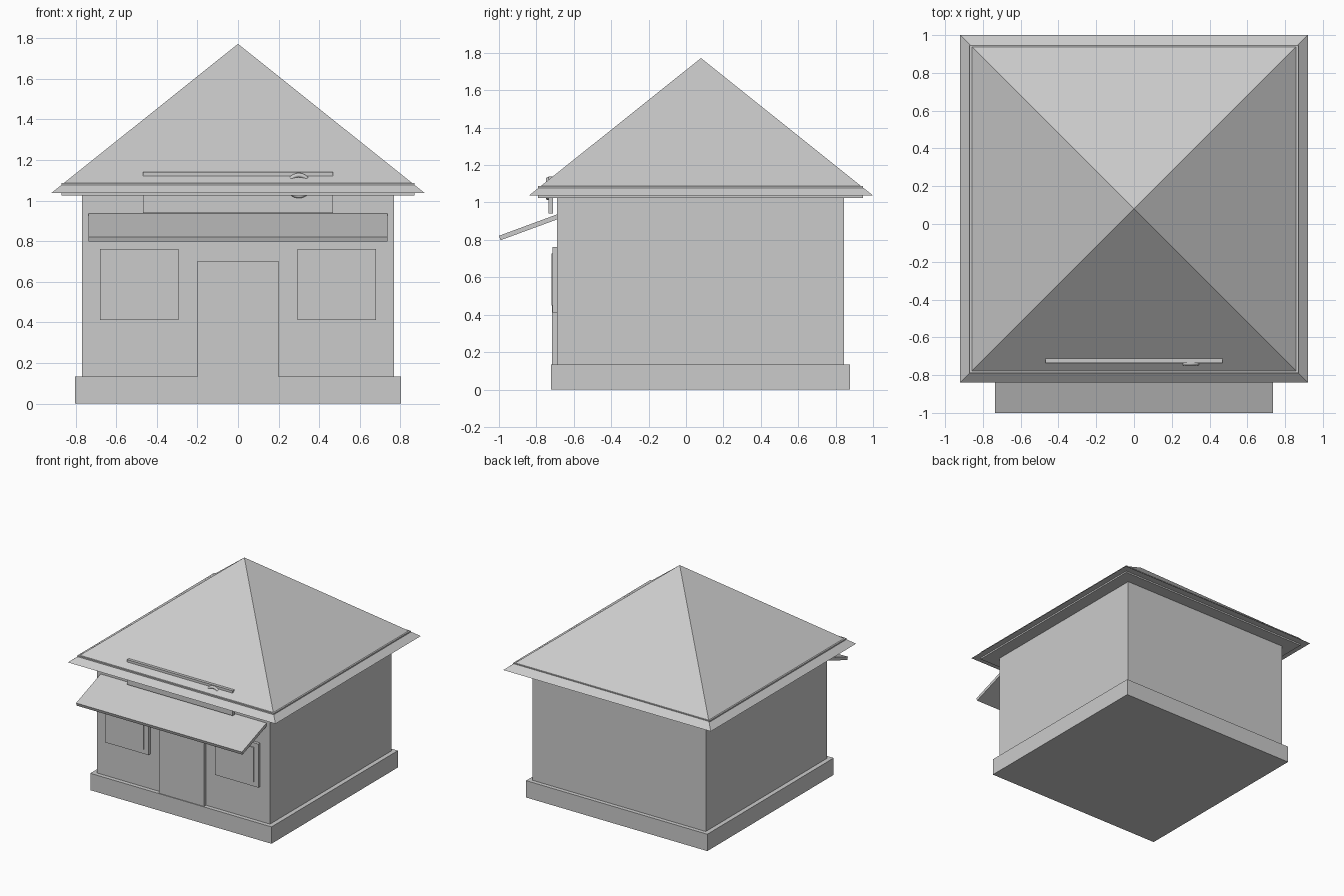
import bpy, bmesh
from math import radians, pi, sqrt

if "Cube" in bpy.data.objects:
    bpy.data.objects.remove(bpy.data.objects["Cube"])

YC = 0.08  # centre line of the building, the awning takes the front


def box(name, x, y, z):
    """Box from (min, max) ranges."""
    bpy.ops.mesh.primitive_cube_add(size=1)
    o = bpy.context.object
    o.name = name
    for v in o.data.vertices:
        v.co = [r[0] + (c + 0.5) * (r[1] - r[0]) for c, r in zip(v.co, (x, y, z))]
    return o


def prism(name, profile, half_width):
    """Extrude a (y, z) profile along x."""
    bm = bmesh.new()
    face = bm.faces.new([bm.verts.new((-half_width, y, z)) for y, z in profile])
    ext = bmesh.ops.extrude_face_region(bm, geom=[face])
    verts = [g for g in ext["geom"] if isinstance(g, bmesh.types.BMVert)]
    bmesh.ops.translate(bm, verts=verts, vec=(2 * half_width, 0, 0))
    bmesh.ops.recalc_face_normals(bm, faces=bm.faces)
    mesh = bpy.data.meshes.new(name)
    bm.to_mesh(mesh)
    bm.free()
    o = bpy.data.objects.new(name, mesh)
    bpy.context.collection.objects.link(o)
    return o


# Plinth and walls
box("plinth", (-0.803, 0.803), (-0.723, 0.877), (0, 0.135))
box("walls", (-0.767, 0.767), (-0.69, 0.845), (0.135, 1.035))

# Eave trim, just breaking through the pyramid roof
box("eave_trim", (-0.87, 0.87), (-0.79, 0.945), (1.025, 1.087))
bpy.ops.mesh.primitive_cone_add(vertices=4, radius1=0.92 * sqrt(2), radius2=0, depth=0.735)
roof = bpy.context.object
roof.name = "roof"
roof.rotation_euler.z = pi / 4
roof.location = (0, YC, 1.037 + 0.735 / 2)

# Door
box("door", (-0.2, 0.2), (-0.717, -0.68), (0.10, 0.703))

# Windows: frame with a slightly raised pane
for side, s in (("left", -1), ("right", 1)):
    cx = s * 0.487
    box(side + "_window_frame", (cx - 0.193, cx + 0.193), (-0.714, -0.68), (0.413, 0.762))
    box(side + "_window_pane", (cx - 0.155, cx + 0.155), (-0.72, -0.70), (0.448, 0.727))

# Sloping awning
prism("awning", [(-1.0, 0.822), (-0.685, 0.938), (-0.677, 0.914), (-0.992, 0.798)], 0.735)

# Blank fascia board and the ring mounted on it
box("fascia_board", (-0.468, 0.468), (-0.735, -0.712), (0.94, 1.14))
bpy.ops.mesh.primitive_torus_add(major_radius=0.051, minor_radius=0.011,
                                 major_segments=32, minor_segments=10,
                                 location=(0.3, -0.738, 1.074), rotation=(pi / 2, 0, 0))
bpy.context.object.name = "ring"
bpy.ops.object.shade_smooth_by_angle(angle=radians(60))
